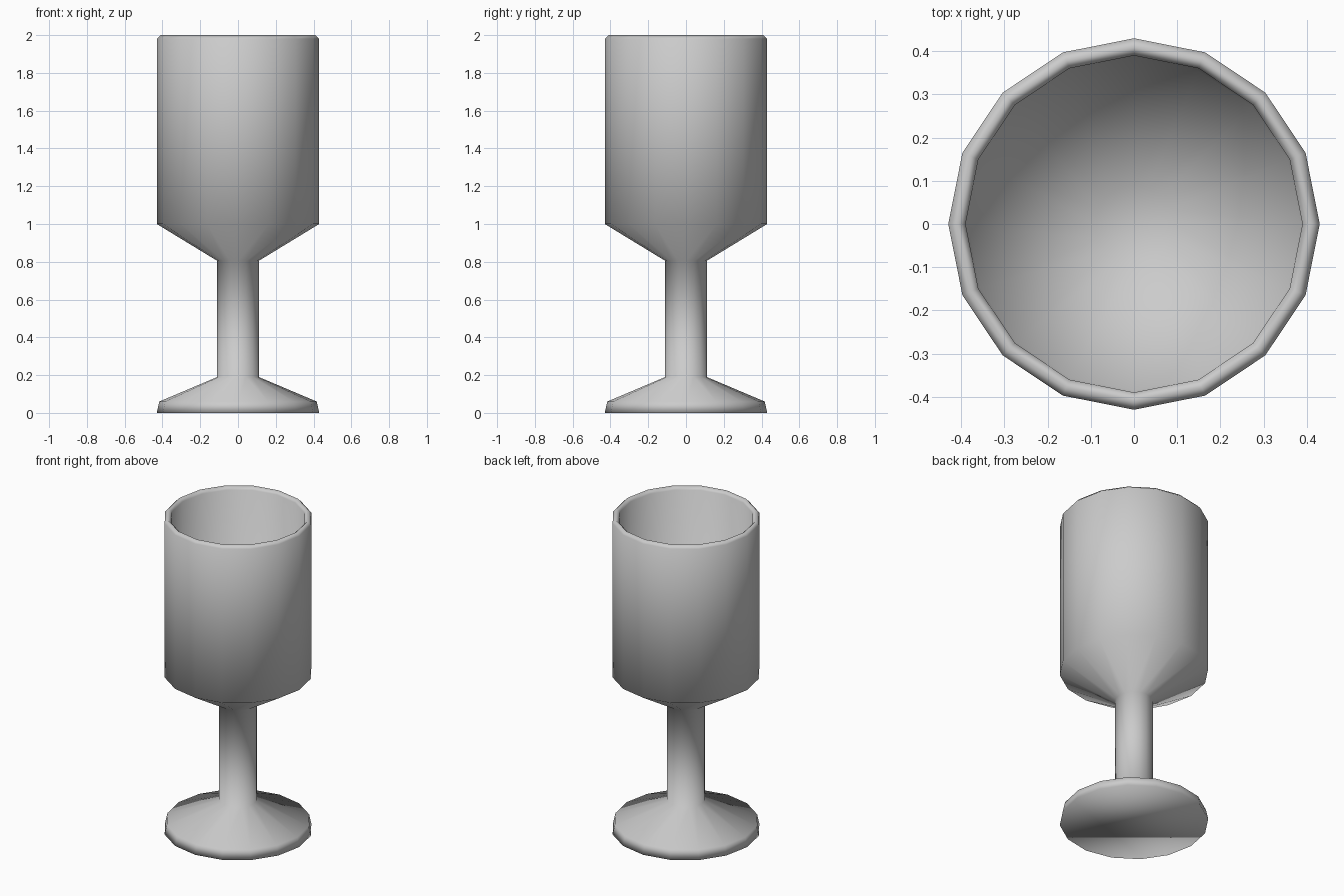
import bpy, bmesh
from math import cos, sin, tau

if "Cube" in bpy.data.objects:
    bpy.data.objects.remove(bpy.data.objects["Cube"])

SIDES = 16

# Goblet profile (radius, height): foot, stem, bowl outside, rim, bowl inside
profile = [
    (0.43, 0.0), (0.417, 0.06), (0.11, 0.19),
    (0.11, 0.805), (0.43, 1.0),
    (0.43, 1.98), (0.41, 2.0), (0.39, 1.98),
    (0.385, 1.02), (0.09, 0.84),
]

bm = bmesh.new()
rings = [[bm.verts.new((r * cos(tau * i / SIDES), r * sin(tau * i / SIDES), z))
          for i in range(SIDES)] for r, z in profile]

# Walls between neighbouring rings
for lower, upper in zip(rings, rings[1:]):
    for i in range(SIDES):
        j = (i + 1) % SIDES
        bm.faces.new((lower[i], lower[j], upper[j], upper[i]))

# Underside of the foot and floor of the bowl
bm.faces.new(rings[0][::-1])
bm.faces.new(rings[-1])
for face in bm.faces:
    face.smooth = True

mesh = bpy.data.meshes.new("goblet")
bm.to_mesh(mesh)
bm.free()
goblet = bpy.data.objects.new("goblet", mesh)
bpy.context.collection.objects.link(goblet)
